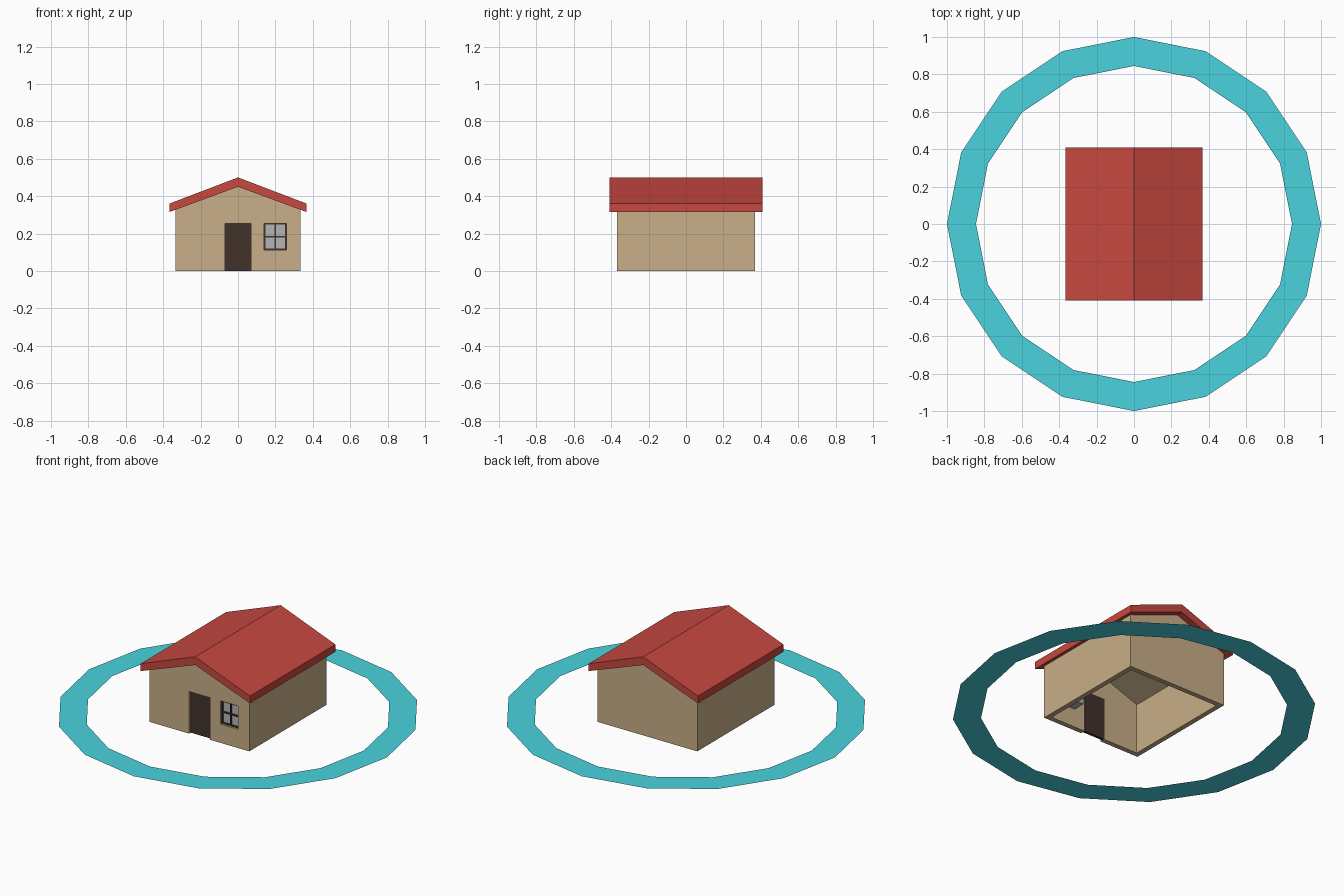
import bpy, bmesh, math

if "Cube" in bpy.data.objects:
    bpy.data.objects.remove(bpy.data.objects["Cube"])


def material(name, rgb):
    m = bpy.data.materials.new(name)
    m.diffuse_color = (*rgb, 1)
    m.use_nodes = True
    m.node_tree.nodes["Principled BSDF"].inputs["Base Color"].default_value = m.diffuse_color
    return m


TAN = material("wall_tan", (0.58, 0.43, 0.25))
RED = material("roof_red", (0.57, 0.065, 0.05))
BROWN = material("dark_brown", (0.055, 0.032, 0.025))
GLASS = material("glass_grey", (0.45, 0.46, 0.47))
BRASS = material("brass", (0.45, 0.25, 0.06))
CYAN = material("ring_cyan", (0.067, 0.65, 0.73))


def finish(name, bm, mat):
    bmesh.ops.recalc_face_normals(bm, faces=bm.faces)
    me = bpy.data.meshes.new(name)
    bm.to_mesh(me)
    bm.free()
    ob = bpy.data.objects.new(name, me)
    bpy.context.collection.objects.link(ob)
    if mat:
        me.materials.append(mat)
    return ob


def prism(name, half, y0, y1, mat=None):
    """Extrude an x/z outline, given as its right half and mirrored, along y."""
    pts = half + [(-x, z) for x, z in reversed(half) if x > 0]
    bm = bmesh.new()
    face = bm.faces.new([bm.verts.new((x, y0, z)) for x, z in pts])
    new = bmesh.ops.extrude_face_region(bm, geom=[face])["geom"]
    bmesh.ops.translate(bm, vec=(0, y1 - y0, 0),
                        verts=[v for v in new if isinstance(v, bmesh.types.BMVert)])
    return finish(name, bm, mat)


def box(name, x, y, z, mat=None):
    bm = bmesh.new()
    bmesh.ops.create_cube(bm, size=1)
    for v in bm.verts:
        v.co = [(a + b) / 2 + c * (b - a) for c, (a, b) in zip(v.co, (x, y, z))]
    return finish(name, bm, mat)


def cut(target, cutter):
    mod = target.modifiers.new(cutter.name, 'BOOLEAN')
    mod.operation = 'DIFFERENCE'
    mod.solver = 'EXACT'
    mod.object = cutter
    cutter.hide_render = True
    cutter.hide_viewport = True


# Hollow gabled walls, open underneath
walls = prism("walls", [(0.335, 0), (0.335, 0.327), (0, 0.45)], -0.37, 0.37, TAN)
cut(walls, prism("interior_cutter", [(0.305, -0.1), (0.305, 0.306), (0, 0.418)], -0.34, 0.34))

# Door and window openings through the front wall
DX, DZ = (-0.07, 0.07), (0, 0.255)
WX, WZ = (0.14, 0.26), (0.113, 0.255)
cut(walls, box("door_cutter", DX, (-0.45, -0.30), (-0.05, DZ[1])))
cut(walls, box("window_cutter", WX, (-0.45, -0.30), WZ))

# Chevron roof slab
roof_bm = bmesh.new()
outline = [(0, 0.45), (0.367, 0.315), (0.367, 0.36), (0, 0.50)]
for s in (1, -1):
    a = [roof_bm.verts.new((s * x, -0.41, z)) for x, z in outline]
    b = [roof_bm.verts.new((s * x, 0.41, z)) for x, z in outline]
    roof_bm.faces.new(a)
    roof_bm.faces.new(b)
    for i in range(3):
        roof_bm.faces.new((a[i], a[i + 1], b[i + 1], b[i]))
bmesh.ops.remove_doubles(roof_bm, verts=roof_bm.verts, dist=1e-5)
finish("roof", roof_bm, RED)

# Recessed door with knob
box("door", DX, (-0.355, -0.338), DZ, BROWN)
knob = bmesh.new()
bmesh.ops.create_icosphere(knob, subdivisions=1, radius=0.006)
bmesh.ops.translate(knob, verts=knob.verts, vec=(0.057, -0.359, 0.113))
finish("door_knob", knob, BRASS)

# Window: glass block, frame and crossing bars
box("window_glass", WX, (-0.35, -0.265), WZ, GLASS)
FY, w = (-0.358, -0.348), 0.008
cx, cz = sum(WX) / 2, sum(WZ) / 2
for i, x in enumerate((WX[0], cx - w / 2, WX[1] - w)):
    box(f"window_upright_{i + 1}", (x, x + w), FY, WZ, BROWN)
for i, z in enumerate((WZ[0], cz - w / 2, WZ[1] - w)):
    box(f"window_rail_{i + 1}", WX, FY, (z, z + w), BROWN)

# Flat 16-sided ring around the house
ring = bmesh.new()
N = 16
loops = [[ring.verts.new((r * math.cos(math.tau * i / N), r * math.sin(math.tau * i / N), 0))
          for i in range(N)] for r in (1.0, 0.845)]
for i in range(N):
    j = (i + 1) % N
    ring.faces.new((loops[0][i], loops[0][j], loops[1][j], loops[1][i]))
ring_ob = finish("ground_ring", ring, CYAN)
if ring_ob.data.polygons[0].normal.z < 0:
    ring_ob.data.flip_normals()
